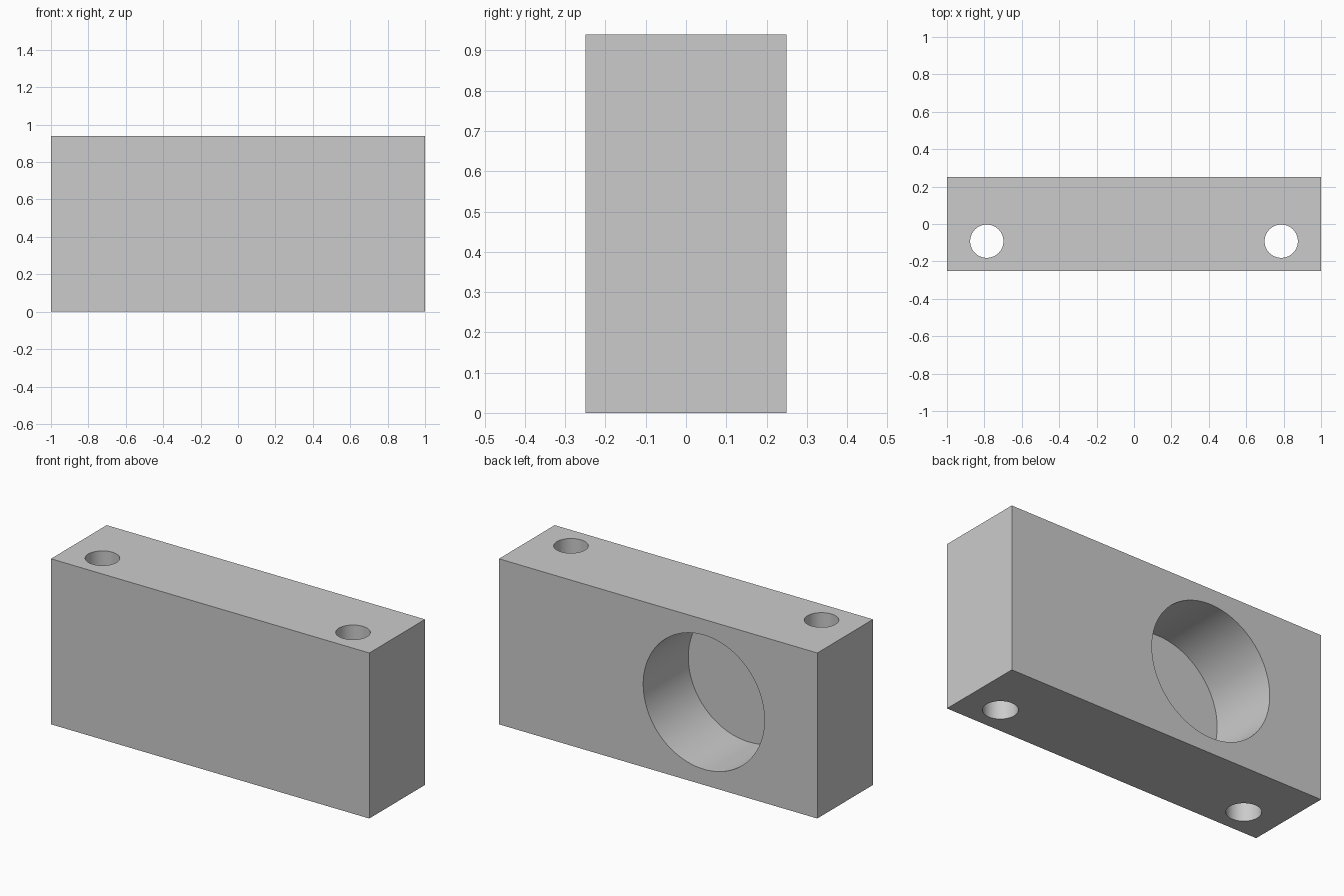
import bpy
from math import radians

if "Cube" in bpy.data.objects:
    bpy.data.objects.remove(bpy.data.objects["Cube"])

LENGTH, DEPTH, HEIGHT = 2.0, 0.5, 0.94

# Plain grey finish
grey = bpy.data.materials.new("plain_grey")
grey.use_nodes = True
colour = (0.6, 0.6, 0.6, 1)
grey.diffuse_color = colour
grey.node_tree.nodes["Principled BSDF"].inputs["Base Color"].default_value = colour

# Rectangular block
bpy.ops.mesh.primitive_cube_add(size=1, location=(0, 0, HEIGHT / 2))
block = bpy.context.object
block.name = "mounting_block"
block.scale = (LENGTH, DEPTH, HEIGHT)
bpy.ops.object.transform_apply(location=False, rotation=False, scale=True)
block.data.materials.append(grey)


def drill(name, radius, length, location, rotation=(0, 0, 0), sides=64):
    """Cut a round hole into the block and remove the cutter."""
    bpy.ops.mesh.primitive_cylinder_add(vertices=sides, radius=radius, depth=length,
                                        location=location, rotation=rotation)
    cutter = bpy.context.object
    cutter.name = name
    cutter.hide_render = True
    cutter.data.materials.append(grey)
    bpy.context.view_layer.objects.active = block
    cut = block.modifiers.new(name, "BOOLEAN")
    cut.operation = "DIFFERENCE"
    cut.solver = "EXACT"
    cut.object = cutter
    bpy.ops.object.modifier_apply(modifier=cut.name)
    bpy.data.objects.remove(cutter)


# Vertical bolt holes through both ends
for side, x in (("right", -0.787), ("left", 0.787)):
    drill(side + "_bolt_hole", 0.089, HEIGHT * 2, (x, -0.092, HEIGHT / 2))

# Wide blind bore in the back, leaving a thin front wall
floor_y, mouth_y = -0.155, 0.4
drill("back_bore", 0.381, mouth_y - floor_y,
      (-0.287, (floor_y + mouth_y) / 2, HEIGHT / 2), (radians(90), 0, 0), 96)

# Smooth bores with crisp edges
bpy.ops.object.select_all(action="DESELECT")
block.select_set(True)
bpy.context.view_layer.objects.active = block
bpy.ops.object.shade_smooth_by_angle(angle=radians(30))
